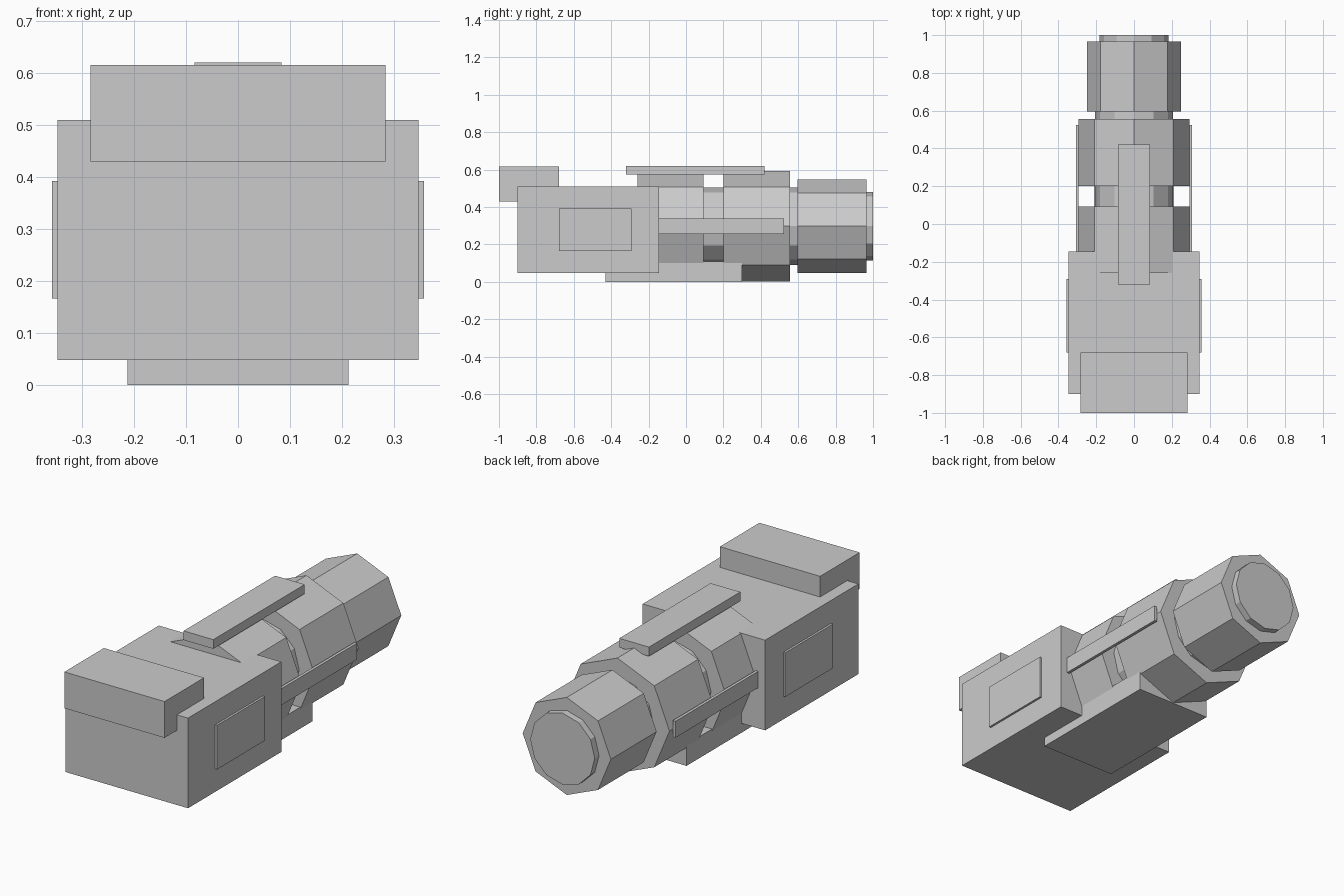
import bpy, bmesh, math
from mathutils import Matrix

if "Cube" in bpy.data.objects:
    bpy.data.objects.remove(bpy.data.objects["Cube"])

grey = bpy.data.materials.new("plain_grey")
grey.diffuse_color = (0.6, 0.6, 0.6, 1)
grey.use_nodes = True
grey.node_tree.nodes["Principled BSDF"].inputs["Base Color"].default_value = grey.diffuse_color

AXIS_Z = 0.298  # height of the barrel axis


def add_object(name, bm):
    bmesh.ops.recalc_face_normals(bm, faces=bm.faces)
    mesh = bpy.data.meshes.new(name)
    bm.to_mesh(mesh)
    bm.free()
    mesh.materials.append(grey)
    obj = bpy.data.objects.new(name, mesh)
    bpy.context.collection.objects.link(obj)
    return obj


def box(name, x, y, z):
    """Box from (min, max) ranges along each axis."""
    size = [r[1] - r[0] for r in (x, y, z)]
    mid = [(r[0] + r[1]) / 2 for r in (x, y, z)]
    bm = bmesh.new()
    bmesh.ops.create_cube(bm, size=1, matrix=Matrix.Translation(mid) @ Matrix.Diagonal((*size, 1)))
    return add_object(name, bm)


def tube(name, sides, radius, y0, y1):
    """Prism along y with a corner pointing straight up."""
    bm = bmesh.new()
    place = (Matrix.Translation((0, (y0 + y1) / 2, AXIS_Z))
             @ Matrix.Rotation(math.radians(90), 4, 'X')
             @ Matrix.Rotation(math.radians(90), 4, 'Z'))
    bmesh.ops.create_cone(bm, cap_ends=True, segments=sides, radius1=radius,
                          radius2=radius, depth=y1 - y0, matrix=place)
    return add_object(name, bm)


# Rear housing with its raised end block
box("housing", (-0.347, 0.347), (-0.90, -0.145), (0.048, 0.51))
box("rear_block", (-0.284, 0.284), (-1.0, -0.68), (0.43, 0.616))

# Octagonal collars on a slimmer twelve-sided core
tube("rear_collar", 8, 0.295, -0.26, 0.093)
tube("middle_collar", 8, 0.295, 0.2, 0.555)
tube("front_collar", 8, 0.25, 0.595, 0.965)
tube("core", 12, 0.207, -0.2, 0.7)
tube("end_cap", 12, 0.183, 0.9, 1.0)

# Top rail and underside block
box("top_rail", (-0.084, 0.084), (-0.32, 0.42), (0.573, 0.62))
box("under_block", (-0.213, 0.213), (-0.43, 0.30), (0.0, 0.11))

# Mirrored side panels and side rails
for side, s in (("left", -1), ("right", 1)):
    box(f"{side}_panel", sorted((s * 0.34, s * 0.358)), (-0.68, -0.292), (0.166, 0.392))
    box(f"{side}_rail", sorted((s * 0.293, s * 0.308)), (-0.17, 0.525), (0.256, 0.34))
